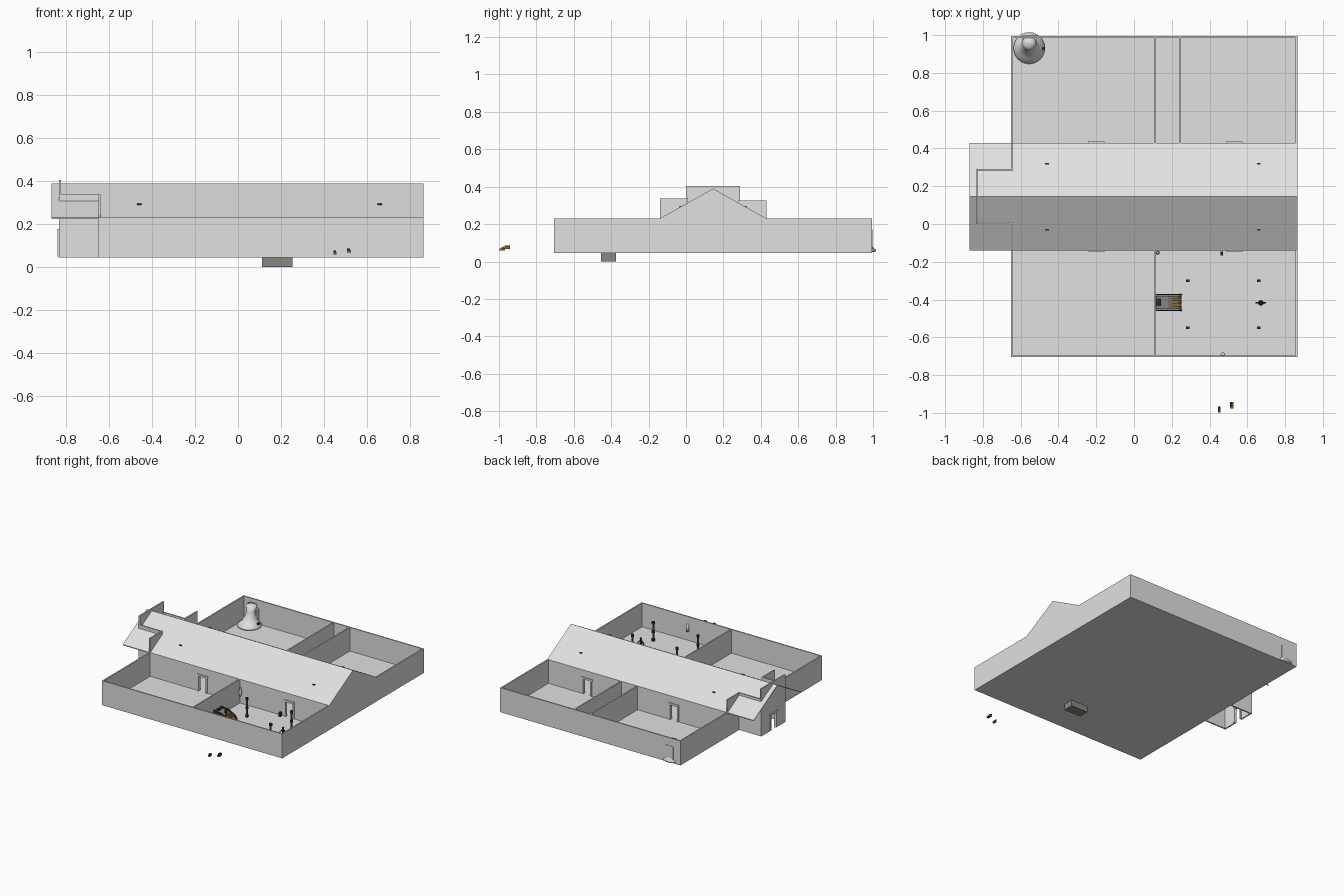
import bpy, bmesh, math
from mathutils import Vector, Matrix

if "Cube" in bpy.data.objects:
    bpy.data.objects.remove(bpy.data.objects["Cube"])


def material(name, rgb):
    m = bpy.data.materials.new(name)
    m.use_nodes = True
    m.diffuse_color = (*rgb, 1)
    m.node_tree.nodes["Principled BSDF"].inputs["Base Color"].default_value = (*rgb, 1)
    return m


PLASTER = material("plaster_grey", (0.75, 0.75, 0.75))
STONE = material("dark_stone", (0.25, 0.25, 0.22))
WOOD = material("ochre_wood", (0.30, 0.13, 0.02))
BLACK = material("black_iron", (0.03, 0.025, 0.02))

FLOOR, EAVE, RIDGE = 0.045, 0.23, 0.39
LEFT, RIGHT, FRONT, BACK = 0.865, -0.65, -0.705, 0.995
HALL_F, HALL_B = -0.14, 0.43
MID = (HALL_F + HALL_B) / 2
T = 0.01                      # wall thickness
DOOR_W, DOOR_H = 0.06, 0.12


def finish(name, bm, mat, smooth=False):
    bmesh.ops.recalc_face_normals(bm, faces=bm.faces)
    me = bpy.data.meshes.new(name)
    bm.to_mesh(me)
    bm.free()
    me.materials.append(mat)
    ob = bpy.data.objects.new(name, me)
    bpy.context.collection.objects.link(ob)
    if smooth:
        for p in me.polygons:
            p.use_smooth = True
    return ob


def add_box(bm, lo, hi):
    lo, hi = Vector(lo), Vector(hi)
    mat = Matrix.Translation((lo + hi) / 2) @ Matrix.Diagonal((*(hi - lo), 1))
    bmesh.ops.create_cube(bm, size=1, matrix=mat)


def box(name, lo, hi, mat):
    bm = bmesh.new()
    add_box(bm, lo, hi)
    return finish(name, bm, mat)


def prism(name, profile, axis, a, b, mat):
    """Extrude a 2D profile along x (profile in y,z) or y (profile in x,z)."""
    bm = bmesh.new()
    put = (lambda p: (a, *p)) if axis == "x" else (lambda p: (p[0], a, p[1]))
    face = bm.faces.new([bm.verts.new(put(p)) for p in profile])
    new = bmesh.ops.extrude_face_region(bm, geom=[face])["geom"]
    step = Vector((b - a, 0, 0)) if axis == "x" else Vector((0, b - a, 0))
    bmesh.ops.translate(bm, vec=step, verts=[v for v in new if isinstance(v, bmesh.types.BMVert)])
    return finish(name, bm, mat)


def lathe(name, profile, origin, mat, steps=24, lean=0, smooth=True):
    """Turn a radius, height profile; lean shears it towards +y."""
    bm = bmesh.new()
    pts = [bm.verts.new((r, 0, z)) for r, z in profile]
    edges = [bm.edges.new(pair) for pair in zip(pts, pts[1:])]
    bmesh.ops.spin(bm, geom=pts + edges, axis=(0, 0, 1), cent=(0, 0, 0),
                   angle=math.tau, steps=steps, use_duplicate=False)
    bmesh.ops.remove_doubles(bm, verts=bm.verts, dist=0.0001)
    for v in bm.verts:
        v.co.y += v.co.z * lean
        v.co += Vector(origin)
    return finish(name, bm, mat, smooth)


def wall(name, axis, at, a, b, top=EAVE, doors=()):
    """Straight wall centred on a line, with framed doorways cut through."""
    def put(bm, u0, u1, z0, z1, half):
        if axis == "x":
            add_box(bm, (u0, at - half, z0), (u1, at + half, z1))
        else:
            add_box(bm, (at - half, u0, z0), (at + half, u1, z1))
    bm, frame = bmesh.new(), bmesh.new()
    start, w = a, DOOR_W / 2
    sill = FLOOR + DOOR_H
    for d in doors:
        put(bm, start, d - w, FLOOR, top, T / 2)
        put(bm, d - w, d + w, sill, top, T / 2)
        for side in (-1, 1):
            u = d + side * (w + 0.005)
            put(frame, u - 0.006, u + 0.006, FLOOR + 0.005, sill, T)
        put(frame, d - w - 0.014, d + w + 0.014, sill - 0.003, sill + 0.012, T * 1.1)
        start = d + w
    put(bm, start, b, FLOOR, top, T / 2)
    finish(name, bm, PLASTER)
    if doors:
        finish(name + "_door_frames", frame, PLASTER)
    else:
        frame.free()


# floor and outer walls
h = T / 2
box("floor_slab", (RIGHT + 0.002, FRONT + 0.002, FLOOR), (LEFT - 0.002, BACK - 0.002, 0.05), PLASTER)
wall("front_wall", "x", FRONT + h, RIGHT, LEFT)
wall("back_wall", "x", BACK - h, RIGHT, LEFT)
wall("left_wall", "y", LEFT - h, FRONT, BACK)
wall("right_front_wall", "y", RIGHT + h, FRONT, HALL_F)
wall("right_back_wall", "y", RIGHT + h, HALL_B, BACK)

# long hall walls and room partitions
for label, y in (("front", HALL_F + h), ("back", HALL_B - h)):
    wall("hall_" + label + "_wall", "x", y, RIGHT, LEFT, doors=(-0.2, 0.53))
wall("front_partition", "y", 0.11, FRONT, HALL_F)
for i, x in enumerate((0.11, 0.245)):
    wall(f"back_partition_{i}", "y", x, HALL_B, BACK)

# entrance porch, whose walls rise through the roof
PORCH_X, PORCH_F, PORCH_B = -0.83, 0.005, 0.285
wall("porch_end_wall", "y", PORCH_X, PORCH_F - h, PORCH_B + h, 0.405, doors=(MID,))
wall("porch_front_wall", "x", PORCH_F, PORCH_X, RIGHT + T, 0.337)
wall("porch_back_wall", "x", PORCH_B, PORCH_X, RIGHT + T, 0.327)
wall("shoulder_front_wall", "y", RIGHT + h, HALL_F, PORCH_F, 0.337)
wall("shoulder_back_wall", "y", RIGHT + h, PORCH_B, HALL_B, 0.327)

# gable roof and closed gable end
R = 0.006
prism("roof", [(HALL_F, EAVE), (MID, RIDGE), (HALL_B, EAVE), (HALL_B, EAVE - R),
               (MID, RIDGE - R), (HALL_F, EAVE - R)], "x", -0.87, LEFT, PLASTER)
prism("gable_end", [(HALL_F, EAVE - R), (HALL_B, EAVE - R), (MID, RIDGE - R / 2)],
      "x", LEFT - T, LEFT, PLASTER)

# small roof vents
for x in (-0.46, 0.66):
    for y in (-0.03, 0.32):
        z = RIDGE - abs(y - MID) * (RIDGE - EAVE) / (MID - HALL_F)
        box("roof_vent", (x - 0.01, y - 0.004, z - 0.006), (x + 0.01, y + 0.004, z + 0.004), BLACK)

# corner fireplace with a leaning flue
lathe("corner_fireplace", [(0, 0), (0.083, 0), (0.083, 0.012), (0.06, 0.03), (0.042, 0.065),
                           (0.032, 0.105), (0.036, 0.15), (0, 0.15)],
      (-0.555, 0.93, 0.05), PLASTER, lean=0.2)
box("fireplace_back", (-0.59, 0.95, 0.05), (-0.515, 0.998, 0.17), PLASTER)
box("fireplace_handle", (-0.485, 0.92, 0.08), (-0.47, 0.935, 0.09), BLACK)

# sunken hearth against the partition
box("hearth_pit", (0.112, -0.455, 0), (0.255, -0.375, 0.052), STONE)
prism("hearth_hood", [(0.116, 0.05), (0.25, 0.05), (0.235, 0.075), (0.18, 0.105), (0.116, 0.11)],
      "y", -0.45, -0.38, STONE)
for y in (-0.457, -0.373):
    prism("hearth_cheek", [(0.116, 0.05), (0.255, 0.05), (0.24, 0.08), (0.18, 0.112), (0.116, 0.117)],
          "y", y - 0.003, y + 0.003, BLACK)
box("hearth_chimney_cap", (0.12, -0.435, 0.108), (0.142, -0.395, 0.116), BLACK)
for y in (-0.43, -0.40):
    box("hearth_log", (0.19, y - 0.008, 0.085), (0.25, y + 0.008, 0.098), WOOD)

# four banded posts
for x in (0.285, 0.66):
    for y in (-0.55, -0.30):
        lathe("post_shaft", [(0, 0.05), (0.007, 0.05), (0.007, 0.185), (0, 0.185)],
              (x, y, 0), WOOD, 8, smooth=False)
        for z, tall in ((0.05, 0.02), (0.11, 0.02), (0.178, 0.02)):
            box("post_band", (x - 0.009, y - 0.007, z), (x + 0.009, y + 0.007, z + tall), BLACK)

# dark stand with spread arms
lathe("stand_body", [(0, 0.05), (0.014, 0.05), (0.006, 0.10), (0.008, 0.118), (0, 0.126)],
      (0.672, -0.418, 0), BLACK, 10)
for s in (-1, 1):
    prism("stand_arm", [(0.672, 0.11), (0.672, 0.10), (0.672 + s * 0.028, 0.075), (0.672 + s * 0.028, 0.083)],
          "y", -0.421, -0.414, BLACK)

# wall fittings
box("wall_cabinet", (0.458, -0.166, 0.05), (0.472, -0.146, 0.08), BLACK)
lathe("corner_urn", [(0, 0.11), (0.006, 0.11), (0.011, 0.13), (0.006, 0.17), (0, 0.185)],
      (0.126, -0.152, 0), PLASTER, 12)
lathe("front_urn", [(0, 0.12), (0.011, 0.12), (0.011, 0.16), (0, 0.18)],
      (0.47, -0.69, 0), PLASTER, 12)

# two loose blocks in front of the building
for x, y, z, w, d in ((0.452, -0.982, 0.058, 0.014, 0.03), (0.518, -0.96, 0.068, 0.018, 0.036)):
    box("loose_block", (x - w / 2, y - d / 2, z), (x + w / 2, y + d / 2, z + 0.012), WOOD)
    box("loose_block_cap", (x - w / 2, y - d / 4, z + 0.012), (x + w / 4, y + d / 2, z + 0.018), BLACK)
